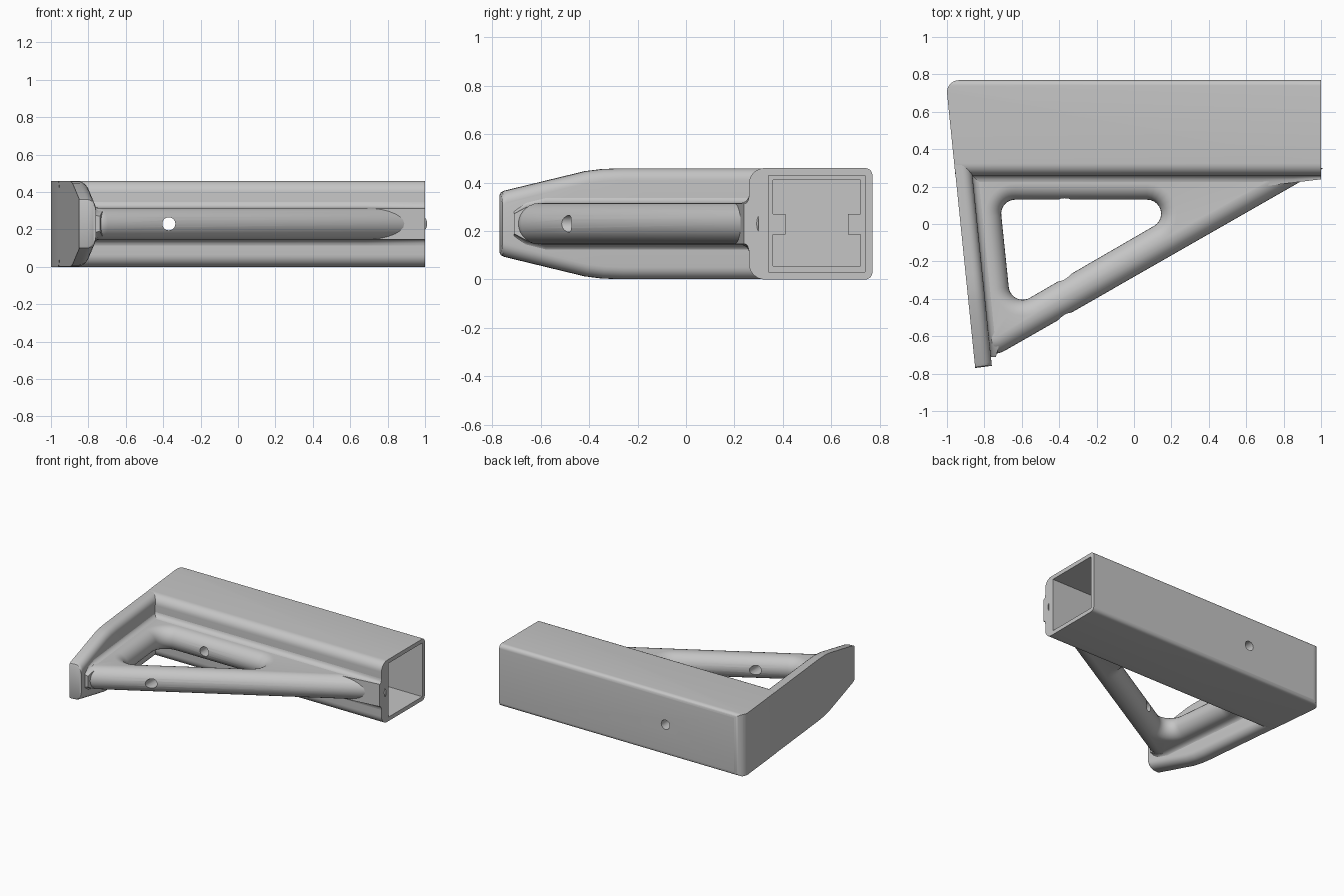
import bpy, bmesh, math
from mathutils import Vector

if "Cube" in bpy.data.objects:
    bpy.data.objects.remove(bpy.data.objects["Cube"])

grey = bpy.data.materials.new("plain grey")
grey.use_nodes = True
grey.diffuse_color = (0.56, 0.56, 0.56, 1)
grey.node_tree.nodes["Principled BSDF"].inputs["Base Color"].default_value = grey.diffuse_color

MID = 0.23          # mid height of the whole bracket
TOP = 0.46


def finish(name, bm):
    bmesh.ops.recalc_face_normals(bm, faces=bm.faces)
    mesh = bpy.data.meshes.new(name)
    bm.to_mesh(mesh)
    bm.free()
    mesh.materials.append(grey)
    obj = bpy.data.objects.new(name, mesh)
    bpy.context.collection.objects.link(obj)
    return obj


def bridge(bm, a, b):
    for i in range(len(a)):
        j = (i + 1) % len(a)
        bm.faces.new((a[i], a[j], b[j], b[i]))


def loft(name, sections):
    """Closed solid through matching cross-sections."""
    bm = bmesh.new()
    rings = [[bm.verts.new(p) for p in s] for s in sections]
    for a, b in zip(rings, rings[1:]):
        bridge(bm, a, b)
    bm.faces.new(rings[0])
    bm.faces.new(rings[-1])
    return finish(name, bm)


def along_x(name, profile, x0, x1):
    return loft(name, [[(x, y, z) for y, z in profile] for x in (x0, x1)])


def along_z(name, outline, z0, z1):
    return loft(name, [[(x, y, z) for x, y in outline] for z in (z0, z1)])


def rect(y0, y1, z0, z1):
    return [(y0, z0), (y1, z0), (y1, z1), (y0, z1)]


def arc(cx, cy, r, start, end, n=8):
    angles = [math.radians(start + (end - start) * i / n) for i in range(n + 1)]
    return [(cx + r * math.cos(a), cy + r * math.sin(a)) for a in angles]


def boolean(obj, tool, operation="DIFFERENCE", keep=False):
    mod = obj.modifiers.new("cut", "BOOLEAN")
    mod.operation, mod.solver, mod.object = operation, "EXACT", tool
    bpy.context.view_layer.objects.active = obj
    bpy.ops.object.modifier_apply(modifier=mod.name)
    if not keep:
        bpy.data.objects.remove(tool)


def hull_ring(centres, r, n=10):
    """Counter-clockwise outline wrapped around equal circles."""
    pts = [Vector(c) for c in centres]
    out = []
    for i, c in enumerate(pts):
        before, after = c - pts[i - 1], pts[(i + 1) % len(pts)] - c
        a0 = math.atan2(-before.x, before.y)
        a1 = math.atan2(-after.x, after.y)
        if a1 < a0:
            a1 += math.tau
        out += arc(c.x, c.y, r, math.degrees(a0), math.degrees(a1), n)
    return out


def slant(y):
    """x of the leaning outer end face."""
    return -1 + (0.7 - y) * 0.102


# Rectangular tube: rounded section trimmed to the leaning end
r_front, r_back = 0.065, 0.03
section = (arc(0.26 + r_front, r_front, r_front, 180, 270)
           + arc(0.77 - r_back, r_back, r_back, 270, 360)
           + arc(0.77 - r_back, TOP - r_back, r_back, 0, 90)
           + arc(0.26 + r_front, TOP - r_front, r_front, 90, 180))
tube = along_x("square_tube", section, -1.1, 1)
plan = ([(slant(0), 0), (1.2, 0), (1.2, 0.8), (-0.935, 0.8)]
        + arc(-0.935, 0.704, 0.065, 90, 180))
boolean(tube, along_z("tube_plan", plan, -0.1, 0.6), "INTERSECT")

# Open socket: wide mouth, then a narrower bore with two side ribs
boolean(tube, along_x("mouth_cutter", rect(0.34, 0.74, 0.03, 0.43), 0.1, 1.1))
rib = [(0.36, 0.27), (0.41, 0.27), (0.41, 0.185), (0.36, 0.185)]
bore = (rib + [(0.36, 0.055), (0.72, 0.055)]
        + [(1.08 - y, z) for y, z in reversed(rib)]
        + [(0.72, 0.41), (0.36, 0.41)])
boolean(tube, along_x("bore_cutter", bore, -0.85, 0.2))

# Leaning end plate: tapered nose, inner edges rounded over
upper = [(0.32, 0.229), (-0.27, 0.229), (-0.35, 0.226), (-0.42, 0.217),
         (-0.75, 0.137), (-0.765, 0.13), (-0.77, 0.12)]
layers = [(0.001, 0)] + [(0.04 + t, 0.05 - c) for c, t in arc(0, 0, 0.05, 0, 90, 6)]
loft("end_plate", [
    [(slant(y) + t, y + t * 0.13, MID + h - cut) for y, h in upper]
    + [(slant(y) + t, y + t * 0.13, MID - h + cut) for y, h in reversed(upper)]
    for t, cut in layers])

# Triangular web with fully rounded edges and a rounded window
EDGE = 0.085
outer = [(-0.83, 0.37), (-0.745, -0.593), (0.94, 0.37)]
window = [(-0.635, 0.055), (-0.595, -0.33), (0.07, 0.055)]
bm = bmesh.new()
outer_rings, window_rings = [], []
steps = 14
for k in range(steps + 1):
    a = math.pi * (k / steps - 0.5)
    inset, z = EDGE * (1 - math.cos(a)), MID + EDGE * math.sin(a)
    for rings, centres, r in ((outer_rings, outer, 0.1 - inset),
                              (window_rings, window, 0.075 + inset)):
        rings.append([bm.verts.new((x, y, z)) for x, y in hull_ring(centres, r)])
for rings in (outer_rings, window_rings):
    for a, b in zip(rings, rings[1:]):
        bridge(bm, a, b)
for k in (0, -1):
    rim = []
    for ring in (outer_rings[k], window_rings[k]):
        rim += [bm.edges.get((ring[i - 1], ring[i])) for i in range(len(ring))]
    bmesh.ops.triangle_fill(bm, edges=rim, use_beauty=True)
web = finish("triangle_web", bm)
boolean(web, along_x("web_trim", rect(0.3, 0.8, -0.1, 0.6), -1.5, 1.5))

# Concave fillets where the web meets the tube and the plate
half = [(-0.02, 0.116), (0, 0.116), (0.003, 0.106), (0.01, 0.097),
        (0.02, 0.09), (0.035, 0.085), (0.06, 0.083)]
fillet = half + [(d, -h) for d, h in reversed(half)]
tube_fillet = loft("tube_fillet", [
    [(x, 0.26 - d * s, MID + h) for d, h in fillet]
    for x, s in ((-0.9, 1), (0.68, 1), (0.85, 0.65), (1, 0.35))])
loft("plate_fillet", [
    [(slant(y) + 0.088 + d * s, y, MID + h * s) for d, h in fillet]
    for y, s in ((0.28, 1), (-0.58, 1), (-0.66, 0.82), (-0.71, 0.5))])

# Bolt hole running front to back through everything
hole = arc(-0.37, MID, 0.035, 0, 345, 23)
drill = loft("drill", [[(x, y, z) for x, z in hole] for y in (-1, 1)])
for part in (tube, web, tube_fillet):
    boolean(part, drill, keep=True)
bpy.data.objects.remove(drill)

# Smooth shading with crisp edges
names = ("square_tube", "end_plate", "triangle_web", "tube_fillet", "plate_fillet")
for obj in bpy.context.view_layer.objects:
    obj.select_set(obj.name in names)
bpy.context.view_layer.objects.active = tube
bpy.ops.object.shade_smooth_by_angle(angle=math.radians(35))
